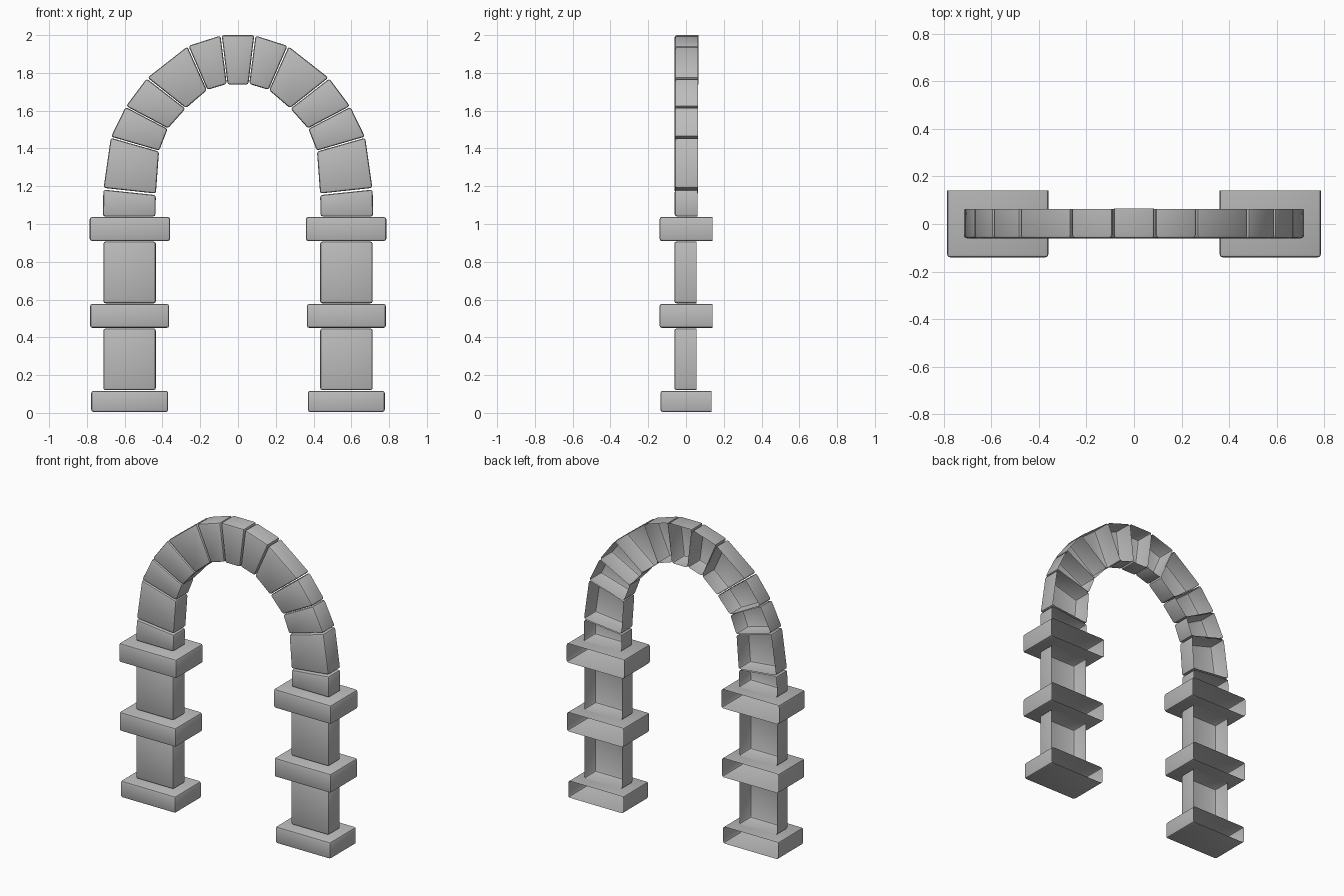
import bpy, bmesh

cube = bpy.data.objects.get("Cube")
if cube:
    bpy.data.objects.remove(cube, do_unlink=True)

stone = bpy.data.materials.new("grey stone")
stone.use_nodes = True
GREY = (0.5, 0.5, 0.5, 1)
stone.diffuse_color = GREY
stone.node_tree.nodes["Principled BSDF"].inputs["Base Color"].default_value = GREY


def block(name, outline, front, back, bevel=0.012):
    """Open-backed stone: an (x, z) outline pushed back from its front face."""
    bm = bmesh.new()
    face = bm.faces.new([bm.verts.new((x, front, z)) for x, z in outline])
    rim = bmesh.ops.extrude_edge_only(bm, edges=face.edges[:])["geom"]
    for v in rim:
        if isinstance(v, bmesh.types.BMVert):
            v.co.y = back
    bmesh.ops.recalc_face_normals(bm, faces=bm.faces)
    bm.normal_update()
    if face.normal.y > 0:
        bmesh.ops.reverse_faces(bm, faces=bm.faces)
    # soften every edge except the open rim at the back
    edges = [e for e in bm.edges if not e.is_boundary]
    bmesh.ops.bevel(bm, geom=edges, offset=bevel, segments=2, profile=0.5,
                    affect='EDGES', clamp_overlap=True)
    mesh = bpy.data.meshes.new(name)
    bm.to_mesh(mesh)
    bm.free()
    mesh.materials.append(stone)
    ob = bpy.data.objects.new(name, mesh)
    bpy.context.collection.objects.link(ob)
    bpy.ops.object.select_all(action='DESELECT')
    ob.select_set(True)
    bpy.context.view_layer.objects.active = ob
    bpy.ops.object.shade_smooth_by_angle(angle=0.6)


def rect(x0, x1, z0, z1):
    return [(x0, z0), (x1, z0), (x1, z1), (x0, z1)]


def pair(name, outline, front, back):
    block("left_" + name, outline, front, back)
    block("right_" + name, [(-x, z) for x, z in outline], front, back)


# Columns: projecting slabs with shafts between them
pair("base_slab", rect(0.37, 0.777, 0.005, 0.117), -0.135, 0.135)
pair("middle_slab", rect(0.365, 0.783, 0.45, 0.577), -0.14, 0.14)
pair("capital_slab", rect(0.36, 0.785, 0.91, 1.037), -0.14, 0.14)
pair("lower_shaft", rect(0.435, 0.713, 0.12, 0.447), -0.062, 0.055)
pair("upper_shaft", rect(0.435, 0.713, 0.58, 0.907), -0.062, 0.055)

# Arch stones, from the column up to the crown: inner and outer edge of each joint
pair("springer", [(0.437, 1.04), (0.715, 1.04), (0.713, 1.182), (0.435, 1.153)], -0.06, 0.06)
joints = [
    ((0.435, 1.158), (0.712, 1.187)),
    ((0.418, 1.387), (0.673, 1.46)),
    ((0.372, 1.505), (0.594, 1.622)),
    ((0.277, 1.612), (0.482, 1.772)),
    ((0.163, 1.71), (0.265, 1.942)),
    ((0.058, 1.742), (0.09, 1.998)),
]
GAP = 0.015
for i, ((a, b), (d, c)) in enumerate(zip(joints, joints[1:]), 1):
    # shrink each stone slightly along the arch to leave a mortar gap
    t = lambda p, q: tuple(u + (v - u) * GAP for u, v in zip(p, q))
    pair(f"arch_stone_{i}", [t(a, d), t(b, c), t(c, b), t(d, a)], -0.06, 0.063)

block("keystone", [(-0.055, 1.738), (0.055, 1.738), (0.086, 2), (-0.086, 2)], -0.06, 0.065)
